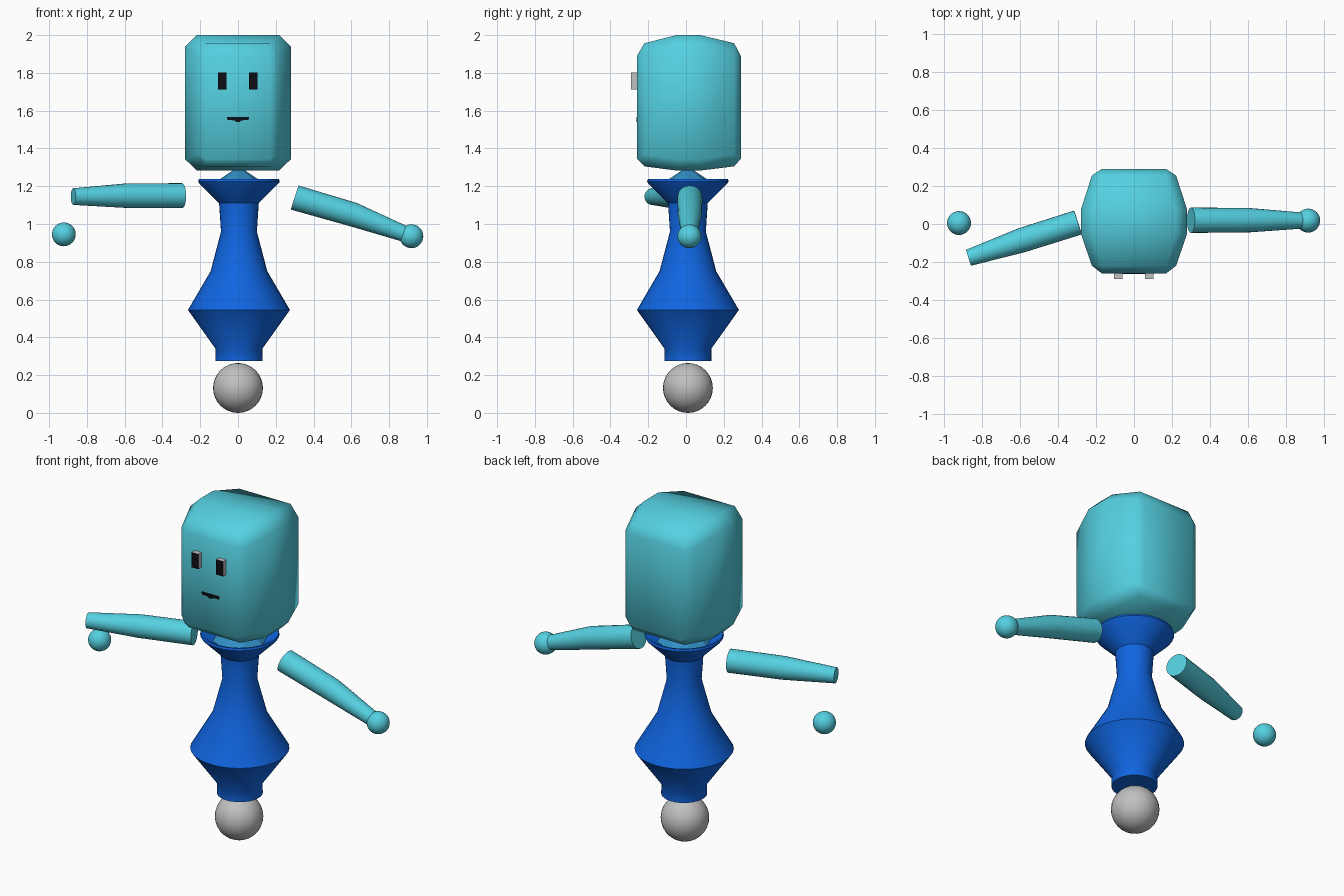
import bpy, bmesh, math
from mathutils import Vector

if "Cube" in bpy.data.objects:
    bpy.data.objects.remove(bpy.data.objects["Cube"])


def material(name, rgb):
    m = bpy.data.materials.new(name)
    m.diffuse_color = (*rgb, 1)
    m.use_nodes = True
    m.node_tree.nodes["Principled BSDF"].inputs["Base Color"].default_value = m.diffuse_color
    return m


TEAL = material("teal", (0.09, 0.63, 0.75))
BLUE = material("royal blue", (0.005, 0.13, 0.75))
MID = material("medium blue", (0.03, 0.27, 0.55))
GREY = material("light grey", (0.53, 0.53, 0.53))
BLACK = material("black", (0.004, 0.004, 0.008))


def finish(name, bm, mats, angle=None):
    bmesh.ops.remove_doubles(bm, verts=bm.verts, dist=0.0005)
    bmesh.ops.recalc_face_normals(bm, faces=bm.faces)
    mesh = bpy.data.meshes.new(name)
    bm.to_mesh(mesh)
    bm.free()
    for m in mats:
        mesh.materials.append(m)
    ob = bpy.data.objects.new(name, mesh)
    bpy.context.collection.objects.link(ob)
    if angle:
        bpy.ops.object.select_all(action='DESELECT')
        ob.select_set(True)
        bpy.context.view_layer.objects.active = ob
        bpy.ops.object.shade_smooth_by_angle(angle=math.radians(angle))
    return ob


def loft(name, rings, mats, angle):
    """Skin a list of equal-length point rings and cap both ends."""
    bm = bmesh.new()
    loops = [[bm.verts.new(p) for p in r] for r in rings]
    n = len(loops[0])
    for a, b in zip(loops, loops[1:]):
        for i in range(n):
            j = (i + 1) % n
            bm.faces.new((a[i], a[j], b[j], b[i]))
    bm.faces.new(loops[0])
    bm.faces.new(loops[-1])
    return finish(name, bm, mats, angle)


def circle(centre, axis, radius, n):
    axis = Vector(axis).normalized()
    u = axis.orthogonal().normalized()
    v = axis.cross(u)
    return [Vector(centre) + radius * (math.cos(t) * u + math.sin(t) * v)
            for t in (2 * math.pi * i / n for i in range(n))]


def lathe(name, profile, mat, n, angle):
    rings = [circle((0.005, 0.01, z), (0, 0, 1), r, n) for r, z in profile]
    return loft(name, rings, [mat], angle)


def ball(name, centre, radius, mat):
    bm = bmesh.new()
    bmesh.ops.create_uvsphere(bm, u_segments=32, v_segments=16, radius=radius)
    bmesh.ops.translate(bm, verts=bm.verts, vec=centre)
    return finish(name, bm, [mat], 60)


def arm(name, stations):
    axis = Vector(stations[-1][0]) - Vector(stations[0][0])
    return loft(name, [circle(c, axis, r, 24) for c, r in stations], [TEAL], 40)


# Wheel ball and hands
ball("base_ball", (0, 0.01, 0.132), 0.132, GREY)
ball("left_hand", (-0.922, 0.005, 0.945), 0.063, TEAL)
ball("right_hand", (0.918, 0.018, 0.935), 0.063, TEAL)

# Turned body with a flared, hollow collar
lathe("body", [(0.125, 0.275), (0.124, 0.34), (0.27, 0.545), (0.15, 0.75),
               (0.095, 0.96), (0.105, 1.11), (0.21, 1.215), (0.216, 1.225),
               (0.212, 1.237), (0.198, 1.235), (0.09, 1.15)], BLUE, 32, 40)

# Conical neck inside the collar
lathe("neck", [(0.15, 1.195), (0.105, 1.235), (0.03, 1.285)], MID, 8, 20)

# Arms
arm("left_arm", [((-0.295, 0.008, 1.15), 0.066), ((-0.59, -0.085, 1.15), 0.065),
                 ((-0.872, -0.178, 1.145), 0.044)])
arm("right_arm", [((0.30, 0.02, 1.14), 0.067), ((0.61, 0.02, 1.05), 0.064),
                  ((0.89, 0.018, 0.945), 0.042)])


# Head: chamfered sections lofted from front to back
def section(y, half, low, high, cx, cz):
    zc, hz = (low + high) / 2, (high - low) / 2
    quad = [(half, hz - cz), (half - cx, hz)]
    pts = quad + [(-x, z) for x, z in reversed(quad)]
    pts += [(-x, -z) for x, z in pts]
    return [(x, y, zc + z) for x, z in pts]


loft("head", [section(-0.26, 0.17, 1.345, 1.89, 0, 0),
              section(-0.22, 0.222, 1.305, 1.957, 0.052, 0.065),
              section(-0.05, 0.28, 1.283, 2.0, 0.062, 0.06),
              section(0.075, 0.28, 1.283, 2.0, 0.062, 0.06),
              section(0.255, 0.222, 1.305, 1.957, 0.052, 0.065),
              section(0.29, 0.17, 1.345, 1.89, 0, 0)], [TEAL], 55)

# Eyes: small blocks with a dark front face
for side, x in (("left", -0.083), ("right", 0.081)):
    bm = bmesh.new()
    bmesh.ops.create_cube(bm, size=1)
    for v in bm.verts:
        v.co = (x + v.co.x * 0.045, -0.27 + v.co.y * 0.04, 1.756 + v.co.z * 0.09)
    bm.normal_update()
    for f in bm.faces:
        f.material_index = 1 if f.normal.y < -0.5 else 0
    finish(side + "_eye", bm, [GREY, BLACK])

# Mouth: thin dark plate, narrower along the bottom
outline = [(-0.06, 1.567), (0.06, 1.567), (0.055, 1.55), (0.02, 1.549),
           (0.01, 1.541), (-0.01, 1.541), (-0.02, 1.549), (-0.055, 1.55)]
loft("mouth", [[(x, y, z) for x, z in outline] for y in (-0.263, -0.257)], [BLACK], None)
